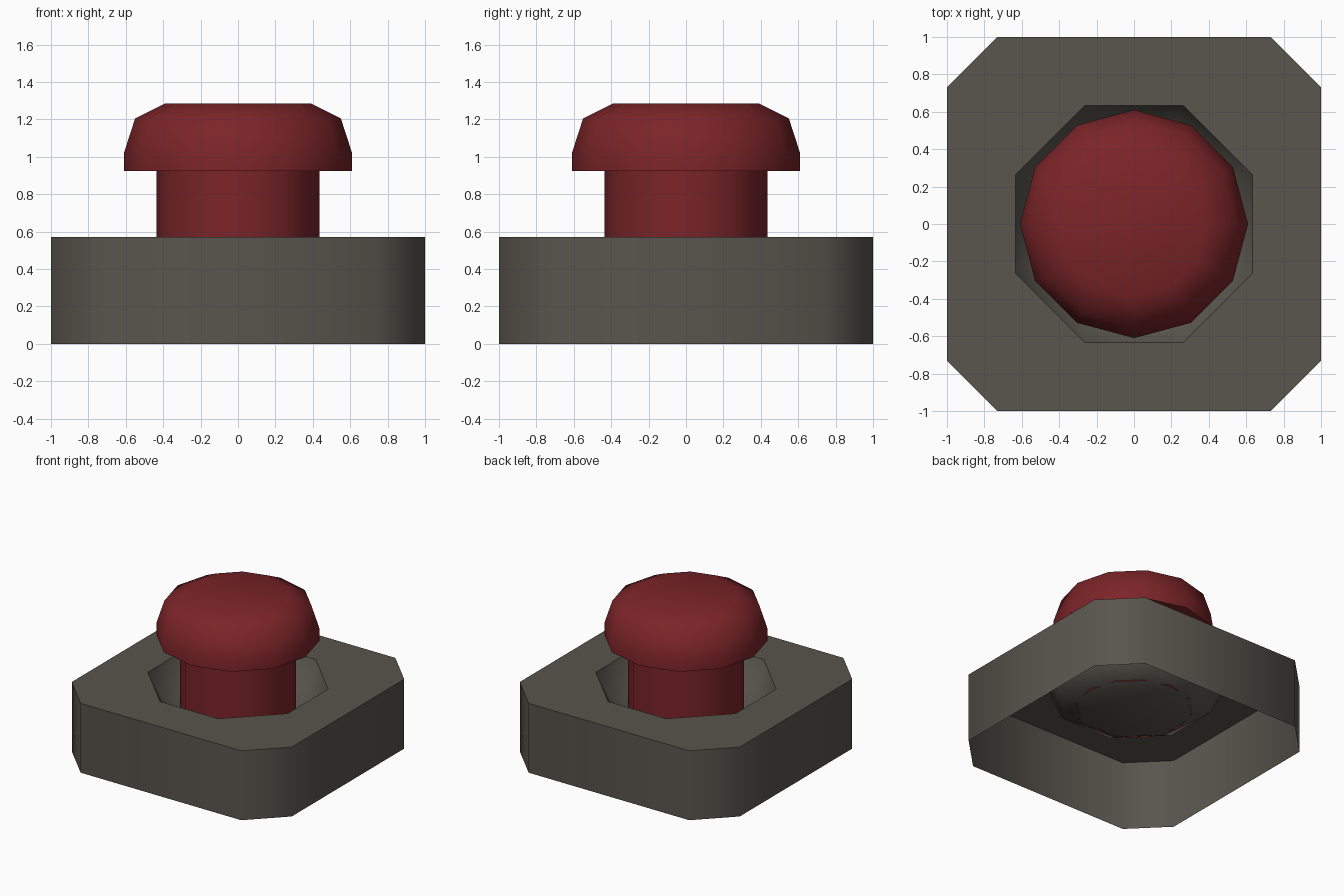
import bpy, bmesh, math

if "Cube" in bpy.data.objects:
    bpy.data.objects.remove(bpy.data.objects["Cube"])

def material(name, rgb):
    m = bpy.data.materials.new(name)
    m.diffuse_color = (*rgb, 1)
    m.use_nodes = True
    m.node_tree.nodes["Principled BSDF"].inputs["Base Color"].default_value = m.diffuse_color
    return m

grey = material("dark_grey", (0.10, 0.09, 0.075))
red = material("dark_red", (0.20, 0.018, 0.021))

def ring(r, z, n, turn=0):
    return [(r * math.cos(2 * math.pi * i / n + turn),
             r * math.sin(2 * math.pi * i / n + turn), z) for i in range(n)]

def loft(name, rings, mat, cap_start=False, cap_end=False, angle=50, flip=False):
    bm = bmesh.new()
    loops = [[bm.verts.new(p) for p in r] for r in rings]
    n = len(loops[0])
    for a, b in zip(loops, loops[1:]):
        for i in range(n):
            j = (i + 1) % n
            bm.faces.new((a[i], a[j], b[j], b[i]))
    if cap_start:
        bm.faces.new(loops[0][::-1])
    if cap_end:
        bm.faces.new(loops[-1])
    if flip:
        bmesh.ops.reverse_faces(bm, faces=bm.faces[:])
    me = bpy.data.meshes.new(name)
    bm.to_mesh(me)
    bm.free()
    me.materials.append(mat)
    ob = bpy.data.objects.new(name, me)
    bpy.context.collection.objects.link(ob)
    bpy.context.view_layer.objects.active = ob
    ob.select_set(True)
    bpy.ops.object.shade_smooth_by_angle(angle=math.radians(angle))
    ob.select_set(False)
    return ob

# Housing: chamfered square, open below, octagonal hole in the top
H, C = 0.57, 0.73
corners = [(1, C), (C, 1), (-C, 1), (-1, C), (-1, -C), (-C, -1), (C, -1), (1, -C)]
turn = math.radians(22.5)
hole = ring(0.687, H, 8, turn)
loft("housing", [[(x, y, 0) for x, y in corners],
                 [(x, y, H) for x, y in corners], hole], grey, angle=46)

# Recess bowl sunk into the housing
loft("recess_bowl", [ring(0.687, H, 8, turn), ring(0.6, 0.4, 8, turn),
                     ring(0.4, 0.3, 8, turn)], grey, cap_end=True, angle=60)

# Stem and domed push button
loft("stem", [ring(0.435, 0.32, 12), ring(0.435, 0.95, 12)], red)
loft("button_cap", [ring(0.435, 0.925, 12), ring(0.61, 0.925, 12), ring(0.61, 1.02, 12),
                    ring(0.55, 1.205, 12), ring(0.39, 1.285, 12)], red, cap_end=True)
